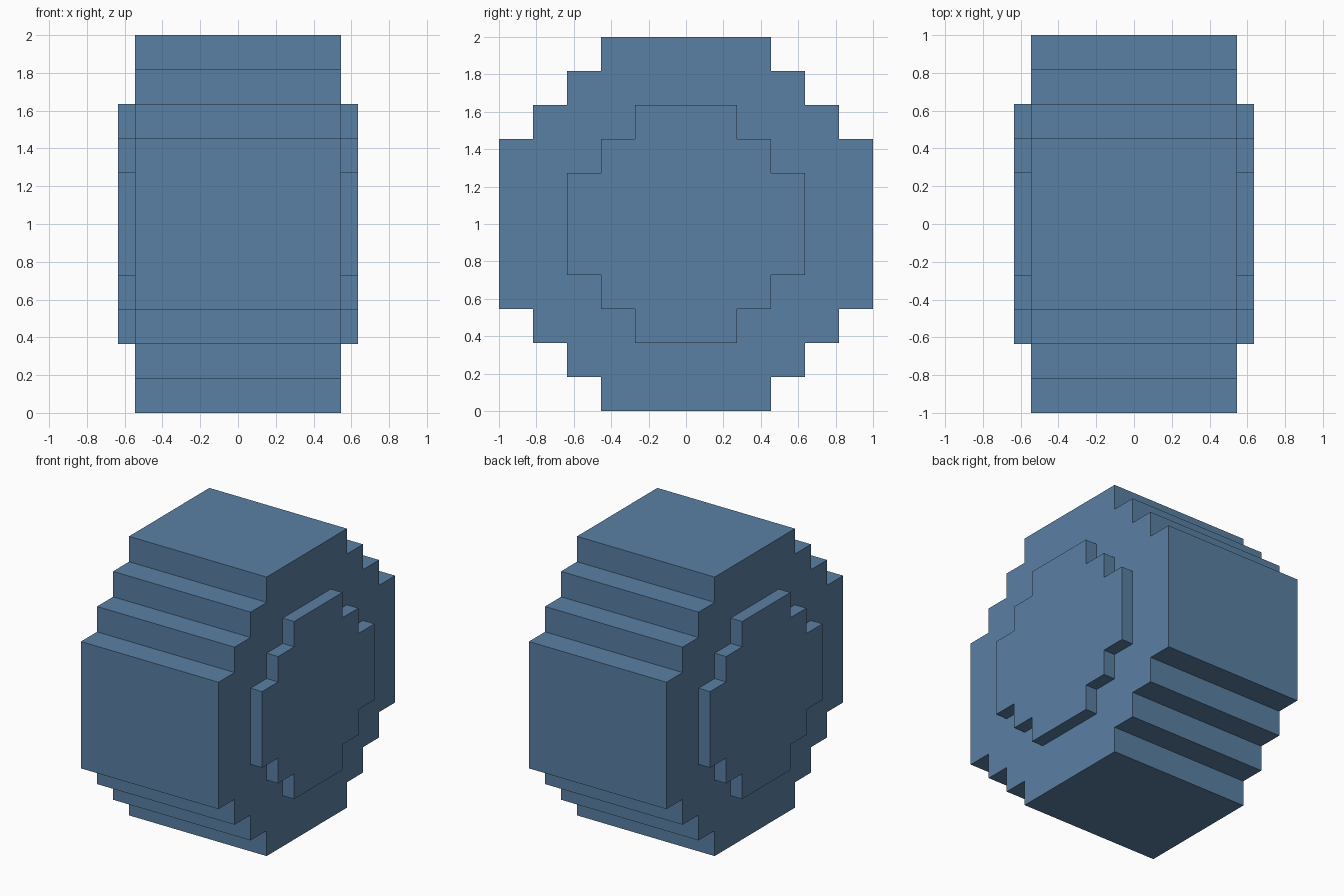
import bpy
import bmesh

if "Cube" in bpy.data.objects:
    bpy.data.objects.remove(bpy.data.objects["Cube"], do_unlink=True)

U = 1 / 11  # stepped grid unit

# Single flat colour
blue = bpy.data.materials.new("steel_blue")
blue.use_nodes = True
colour = (0.102, 0.216, 0.371, 1)
blue.diffuse_color = colour
blue.node_tree.nodes["Principled BSDF"].inputs["Base Color"].default_value = colour


def stepped_outline(corners):
    """Full closed outline from the outer corners of one quarter, top to side."""
    quarter = []
    for i, (y, z) in enumerate(corners):
        quarter.append((y, z))
        if i + 1 < len(corners):
            quarter.append((y, corners[i + 1][1]))
    back = quarter[::-1]
    return (quarter + [(y, -z) for y, z in back]
            + [(-y, -z) for y, z in quarter] + [(-y, z) for y, z in back])


def stepped_disc(name, corners, x0, x1):
    """Extrude a stepped outline along x."""
    bm = bmesh.new()
    verts = [bm.verts.new((x0 * U, y * U, 1 + z * U))
             for y, z in stepped_outline(corners)]
    face = bm.faces.new(verts)
    grown = bmesh.ops.extrude_face_region(bm, geom=[face], use_keep_orig=True)
    moved = [g for g in grown["geom"] if isinstance(g, bmesh.types.BMVert)]
    bmesh.ops.translate(bm, verts=moved, vec=((x1 - x0) * U, 0, 0))
    bmesh.ops.recalc_face_normals(bm, faces=bm.faces)
    mesh = bpy.data.meshes.new(name)
    bm.to_mesh(mesh)
    bm.free()
    mesh.materials.append(blue)
    obj = bpy.data.objects.new(name, mesh)
    bpy.context.collection.objects.link(obj)
    return obj


# Wide stepped wheel body
stepped_disc("wheel_body", [(5, 11), (7, 9), (9, 7), (11, 5)], -6, 6)

# Raised hub on each side
for side, sign in (("left", 1), ("right", -1)):
    stepped_disc(side + "_hub", [(3, 7), (5, 5), (7, 3)], sign * 6, sign * 7)
